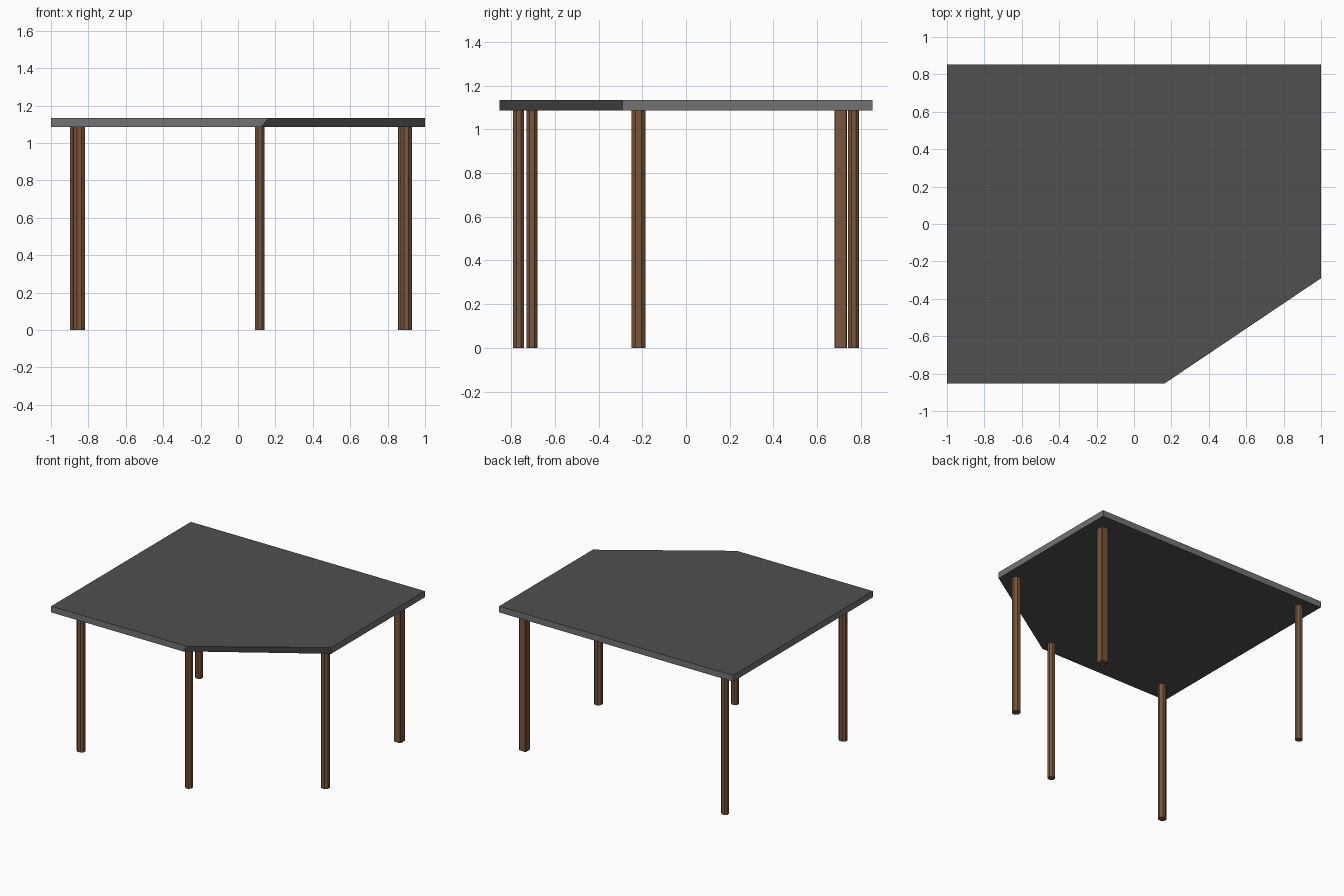
import bpy, bmesh, math

if "Cube" in bpy.data.objects:
    bpy.data.objects.remove(bpy.data.objects["Cube"])

Z_LOW, Z_HIGH = 1.086, 1.134


def material(name, rgb):
    m = bpy.data.materials.new(name)
    m.diffuse_color = (*rgb, 1)
    m.use_nodes = True
    m.node_tree.nodes["Principled BSDF"].inputs["Base Color"].default_value = m.diffuse_color
    return m


slate = material("dark slate grey", (0.08, 0.08, 0.08))
rim = material("mid grey rim", (0.17, 0.17, 0.17))
wood = material("brown wood", (0.19, 0.092, 0.042))


def make_object(name, bm, mats):
    bmesh.ops.recalc_face_normals(bm, faces=bm.faces)
    me = bpy.data.meshes.new(name)
    bm.to_mesh(me)
    bm.free()
    for m in mats:
        me.materials.append(m)
    ob = bpy.data.objects.new(name, me)
    bpy.context.collection.objects.link(ob)
    return ob


def prism(bottom, top, z0, z1):
    bm = bmesh.new()
    lo = [bm.verts.new((x, y, z0)) for x, y in bottom]
    hi = [bm.verts.new((x, y, z1)) for x, y in top]
    bm.faces.new(lo[::-1])
    bm.faces.new(hi)
    n = len(lo)
    for i in range(n):
        j = (i + 1) % n
        bm.faces.new((lo[i], lo[j], hi[j], hi[i]))
    return bm


# Table top: rectangle with one cut corner, slightly slanted at the cut
def outline(cut_x):
    return [(-1, -0.853), (cut_x, -0.853), (1, -0.29), (1, 0.853), (-1, 0.853)]


bm = prism(outline(0.125), outline(0.163), Z_LOW, Z_HIGH)
bm.normal_update()
for f in bm.faces:
    # straight outer edges get the lighter rim colour
    f.material_index = 1 if max(abs(f.normal.x), abs(f.normal.y)) > 0.95 else 0
make_object("table_top", bm, [slate, rim])


# Octagonal legs, flat sides facing the axes
def leg(name, x, y, wx, wy):
    r = 0.5 / math.cos(math.pi / 8)
    pts = []
    for i in range(8):
        a = math.pi / 8 + i * math.pi / 4
        pts.append((x + wx * r * math.cos(a), y + wy * r * math.sin(a)))
    make_object(name, prism(pts, pts, 0, Z_LOW), [wood])


leg("front_left_leg", -0.849, -0.705, 0.06, 0.052)
leg("front_middle_leg", 0.117, -0.766, 0.052, 0.05)
leg("right_front_leg", 0.90, -0.217, 0.06, 0.063)
leg("back_left_leg", -0.871, 0.767, 0.052, 0.05)

# Square back right leg with narrow chamfers
h, c = 0.029, 0.004
corners = []
for sx, sy in ((1, 1), (-1, 1), (-1, -1), (1, -1)):
    pair = [(sx * h, sy * (h - c)), (sx * (h - c), sy * h)]
    corners += pair if sx * sy > 0 else pair[::-1]
pts = [(0.884 + x, 0.708 + y) for x, y in corners]
make_object("back_right_leg", prism(pts, pts, 0, Z_LOW), [wood])
